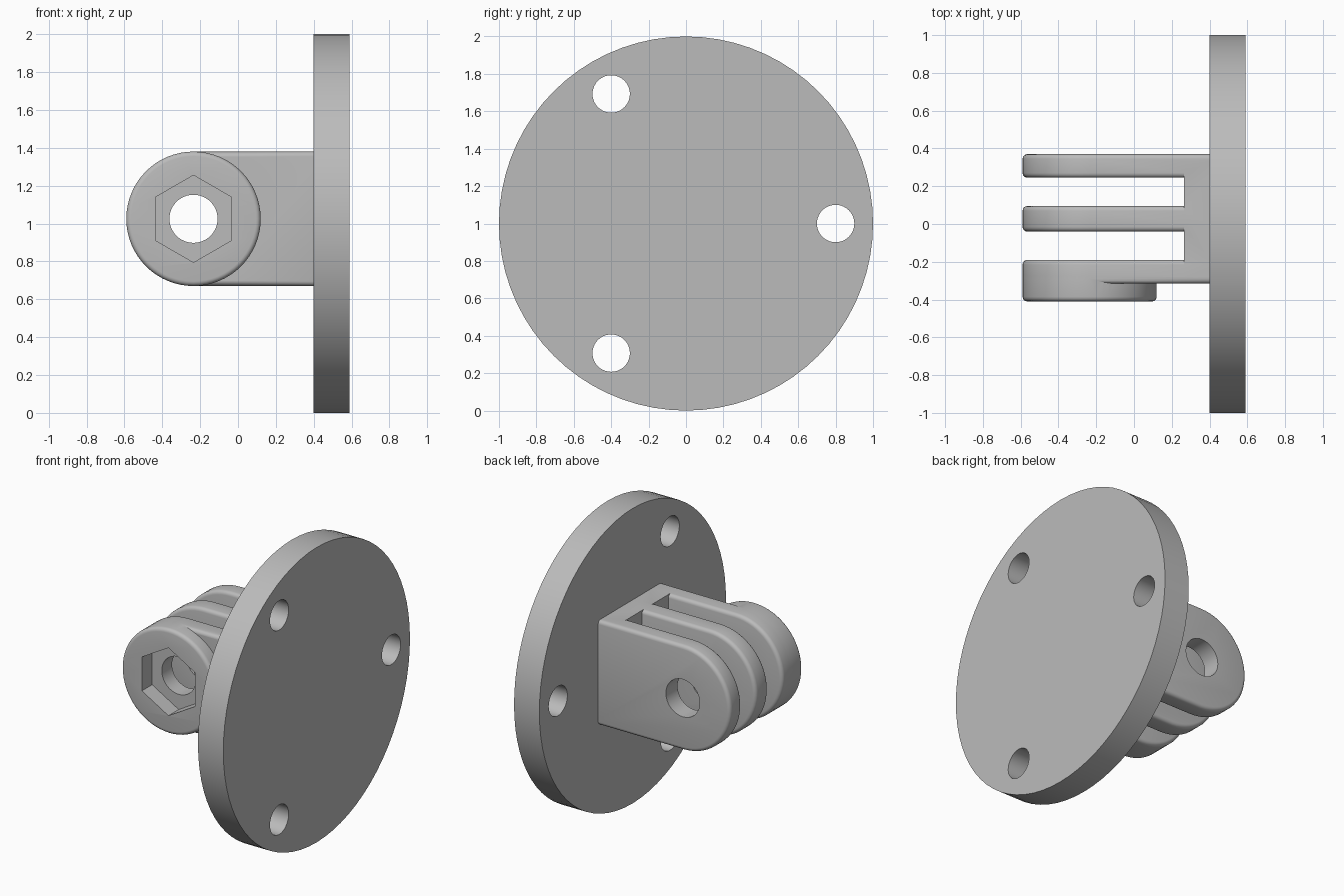
import bpy, bmesh
from math import sin, cos, pi, radians
from mathutils import Matrix

cube = bpy.data.objects.get("Cube")
if cube:
    bpy.data.objects.remove(cube)

grey = bpy.data.materials.new("plain grey")
grey.use_nodes = True
colour = (0.5, 0.5, 0.5, 1)
grey.diffuse_color = colour
grey.node_tree.nodes["Principled BSDF"].inputs["Base Color"].default_value = colour

PIVOT_X, PIVOT_Z, ARM_R = -0.235, 1.025, 0.355
ROUND = 0.025


def prism(name, outline, start, end, axis="Y"):
    """Extrude an outline of (x, z) along Y, or of (y, z) along X."""
    bm = bmesh.new()
    place = (lambda p, d: (p[0], d, p[1])) if axis == "Y" else (lambda p, d: (d, p[0], p[1]))
    a, b = ([bm.verts.new(place(p, d)) for p in outline] for d in (start, end))
    bm.faces.new(a)
    bm.faces.new(b)
    for i in range(len(a)):
        j = (i + 1) % len(a)
        bm.faces.new((a[i], a[j], b[j], b[i]))
    bmesh.ops.recalc_face_normals(bm, faces=bm.faces)
    mesh = bpy.data.meshes.new(name)
    bm.to_mesh(mesh)
    bm.free()
    mesh.materials.append(grey)
    ob = bpy.data.objects.new(name, mesh)
    bpy.context.collection.objects.link(ob)
    return ob


def arc(u, v, r, n, first=0.0, sweep=2 * pi):
    count = n if sweep >= 2 * pi else n + 1
    return [(u + r * cos(first + sweep * i / n), v + r * sin(first + sweep * i / n))
            for i in range(count)]


def apply_modifier(ob, mod):
    bpy.context.view_layer.objects.active = ob
    bpy.ops.object.modifier_apply(modifier=mod.name)


def soften(ob):
    mod = ob.modifiers.new("rounded edges", "BEVEL")
    mod.width, mod.segments = ROUND, 4
    mod.limit_method, mod.angle_limit = "ANGLE", radians(50)
    apply_modifier(ob, mod)
    return ob


def combine(ob, other, operation):
    mod = ob.modifiers.new(operation.lower(), "BOOLEAN")
    mod.operation, mod.object, mod.solver = operation, other, "EXACT"
    apply_modifier(ob, mod)
    bpy.data.objects.remove(other)


def smooth(ob):
    bpy.ops.object.select_all(action="DESELECT")
    ob.select_set(True)
    bpy.context.view_layer.objects.active = ob
    bpy.ops.object.shade_smooth_by_angle(angle=radians(30))


# Round plate with three screw holes
plate = prism("mounting_plate", arc(0, 1, 1, 72), 0.4, 0.59, "X")
for k in range(3):
    a = 2 * pi * k / 3
    hole = prism("screw_hole", arc(0.8 * cos(a), 1 + 0.8 * sin(a), 0.1, 40), 0.3, 0.7, "X")
    combine(plate, hole, "DIFFERENCE")
smooth(plate)

# Root block joining the fingers
low, high = PIVOT_Z - ARM_R, PIVOT_Z + ARM_R
bracket = prism("finger_bracket", [(0.265, low), (0.45, low), (0.45, high), (0.265, high)],
                -0.28, 0.335)

# Three round-ended fingers
finger_outline = arc(PIVOT_X, PIVOT_Z, ARM_R, 32, pi / 2, pi) + [(0.45, low), (0.45, high)]
for start, end in ((-0.315, -0.19), (-0.04, 0.095), (0.245, 0.37)):
    combine(bracket, soften(prism("finger", finger_outline, start, end)), "UNION")

# Boss on the front finger
boss = soften(prism("nut_boss", arc(PIVOT_X, PIVOT_Z, ARM_R, 64), -0.41, -0.25))
combine(bracket, boss, "UNION")

# Pivot hole and hexagonal nut pocket
combine(bracket, prism("pivot_hole", arc(PIVOT_X, PIVOT_Z, 0.127, 48), -0.6, 0.6), "DIFFERENCE")
combine(bracket, prism("nut_pocket", arc(PIVOT_X, PIVOT_Z, 0.23, 6, pi / 2), -0.6, -0.3),
        "DIFFERENCE")
smooth(bracket)
